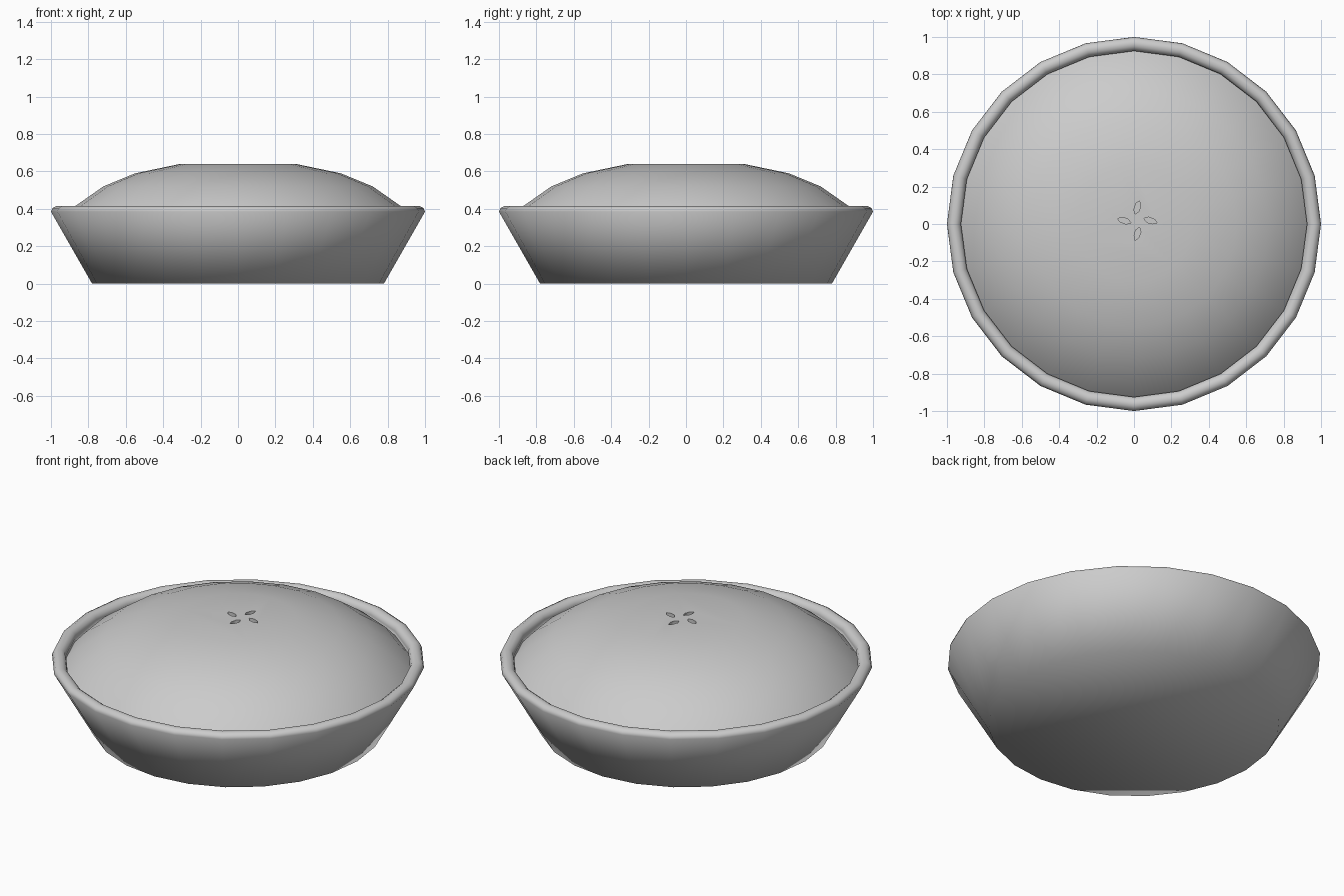
import bpy
import bmesh
from math import cos, sin, pi, radians

SIDES = 24

cube = bpy.data.objects.get("Cube")
if cube:
    bpy.data.objects.remove(cube, do_unlink=True)


def make_material(name, rgb):
    mat = bpy.data.materials.new(name)
    mat.use_nodes = True
    mat.diffuse_color = (*rgb, 1)
    mat.node_tree.nodes["Principled BSDF"].inputs["Base Color"].default_value = (*rgb, 1)
    return mat


grey = make_material("plain grey", (0.6, 0.6, 0.6))


def finish(name, bm):
    bmesh.ops.recalc_face_normals(bm, faces=bm.faces)
    mesh = bpy.data.meshes.new(name)
    bm.to_mesh(mesh)
    bm.free()
    mesh.materials.append(grey)
    obj = bpy.data.objects.new(name, mesh)
    bpy.context.collection.objects.link(obj)
    return obj


def lathe(name, profile):
    """Revolve (radius, height) points and cap both ends."""
    bm = bmesh.new()
    rings = [[bm.verts.new((r * cos(2 * pi * i / SIDES), r * sin(2 * pi * i / SIDES), z))
              for i in range(SIDES)] for r, z in profile]
    for low, high in zip(rings, rings[1:]):
        for i in range(SIDES):
            j = (i + 1) % SIDES
            bm.faces.new((low[i], low[j], high[j], high[i]))
    bm.faces.new(rings[0])
    bm.faces.new(rings[-1])
    return finish(name, bm)


def smooth(obj, angle):
    bpy.ops.object.select_all(action="DESELECT")
    obj.select_set(True)
    bpy.context.view_layer.objects.active = obj
    bpy.ops.object.shade_smooth_by_angle(angle=radians(angle))


def leaf_cutter(turn):
    """Pointed leaf prism, lying along one arm of the vent cross."""
    bm = bmesh.new()
    outline = [(-0.037, 0), (-0.015, -0.015), (0.015, -0.013),
               (0.037, 0), (0.02, 0.013), (-0.015, 0.015)]
    cx, cy = 0.018 + 0.07 * cos(turn), 0.018 + 0.07 * sin(turn)
    tilt = turn - radians(18)
    base = bm.faces.new([bm.verts.new((cx + u * cos(tilt) - v * sin(tilt),
                                       cy + u * sin(tilt) + v * cos(tilt), 0.62))
                         for u, v in outline])
    top = bmesh.ops.extrude_face_region(bm, geom=[base])["geom"]
    bmesh.ops.translate(bm, vec=(0, 0, 0.1),
                        verts=[g for g in top if isinstance(g, bmesh.types.BMVert)])
    cutter = finish("vent_cutter", bm)
    cutter.hide_render = True
    return cutter


# Dish with sloping wall and rounded rim
dish = lathe("dish", [(0.78, 0), (1.0, 0.385), (0.992, 0.404), (0.972, 0.415),
                      (0.95, 0.413), (0.932, 0.4), (0.925, 0.38), (0.93, 0.35)])
smooth(dish, 180)

# Domed crust
crust = lathe("crust", [(0.94, 0.34), (0.87, 0.415), (0.72, 0.52), (0.55, 0.59), (0.31, 0.64)])

# Four steam vents cut into the crust
for k in range(4):
    cutter = leaf_cutter(k * pi / 2)
    cut = crust.modifiers.new("vent", "BOOLEAN")
    cut.operation = "DIFFERENCE"
    cut.solver = "EXACT"
    cut.object = cutter
    bpy.context.view_layer.objects.active = crust
    bpy.ops.object.modifier_apply(modifier=cut.name)
    bpy.data.objects.remove(cutter, do_unlink=True)
smooth(crust, 60)
